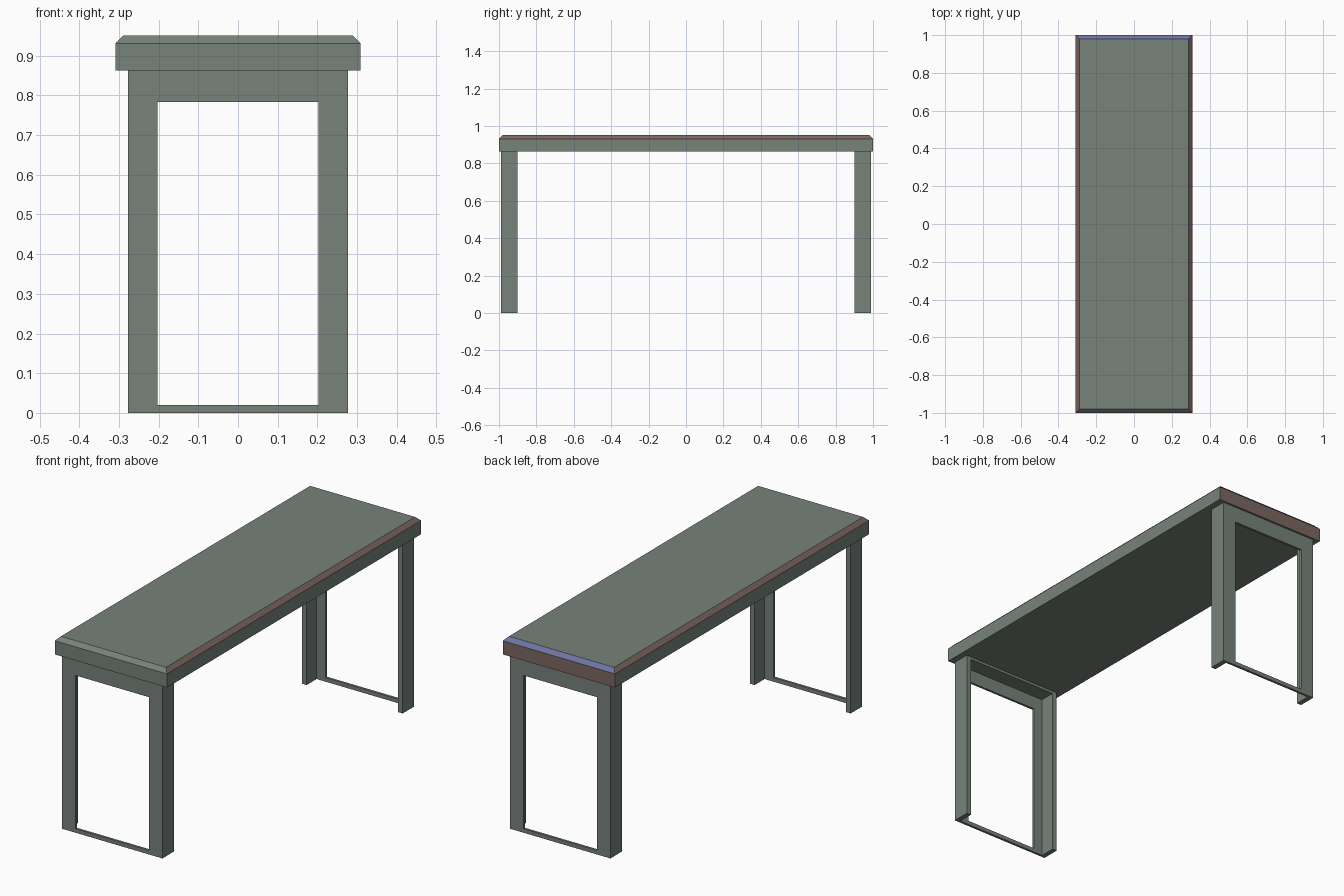
import bpy
import bmesh

if "Cube" in bpy.data.objects:
    bpy.data.objects.remove(bpy.data.objects["Cube"])


def material(name, color):
    mat = bpy.data.materials.new(name)
    mat.diffuse_color = (*color, 1)
    mat.use_nodes = True
    mat.node_tree.nodes["Principled BSDF"].inputs["Base Color"].default_value = mat.diffuse_color
    return mat


GREEN = material("grey_green", (0.185, 0.225, 0.195))
BROWN = material("brown_trim", (0.20, 0.135, 0.115))
BLUE = material("blue_trim", (0.155, 0.175, 0.36))


def box(name, x, y, z):
    """Axis-aligned box from (min, max) pairs, origin at world centre."""
    bm = bmesh.new()
    bmesh.ops.create_cube(bm, size=1)
    for v in bm.verts:
        v.co = [r[0] if c < 0 else r[1] for c, r in zip(v.co, (x, y, z))]
    mesh = bpy.data.meshes.new(name)
    bm.to_mesh(mesh)
    bm.free()
    mesh.materials.append(GREEN)
    ob = bpy.data.objects.new(name, mesh)
    bpy.context.collection.objects.link(ob)
    return ob


def cut(ob, cutter):
    cutter.hide_render = True
    cutter.hide_set(True)
    mod = ob.modifiers.new("cut", 'BOOLEAN')
    mod.operation = 'DIFFERENCE'
    mod.solver = 'EXACT'
    mod.object = cutter


# Tabletop slab with a chamfered upper rim
top = box("tabletop", (-0.309, 0.309), (-1, 1), (0.863, 0.951))
top.data.materials.append(BROWN)
top.data.materials.append(BLUE)
bm = bmesh.new()
bm.from_mesh(top.data)
rim = [e for e in bm.edges if all(v.co.z > 0.9 for v in e.verts)]
bmesh.ops.bevel(bm, geom=rim, offset=0.02, offset_type='OFFSET', segments=1,
                profile=0.5, affect='EDGES')
# Coloured trim: brown long chamfers and back edge, blue back chamfer
bm.normal_update()
for f in bm.faces:
    n = f.normal
    if n.y > 0.9 or (n.z > 0.3 and abs(n.x) > 0.3):
        f.material_index = 1
    elif n.z > 0.3 and n.y > 0.3:
        f.material_index = 2
bm.to_mesh(top.data)
bm.free()

# End frame: L-section legs, apron and thin floor rail, hollowed on the inside
frame = box("leg_frames", (-0.277, 0.277), (-0.99, -0.90), (0, 0.863))
cut(frame, box("inner_pocket_cutter", (-0.252, 0.252), (-0.978, -0.8), (-0.1, 0.85)))
cut(frame, box("opening_cutter", (-0.203, 0.203), (-1.1, -0.7), (0.02, 0.783)))

# Matching frame at the other end
mirror = frame.modifiers.new("mirror", 'MIRROR')
mirror.use_axis = (False, True, False)
